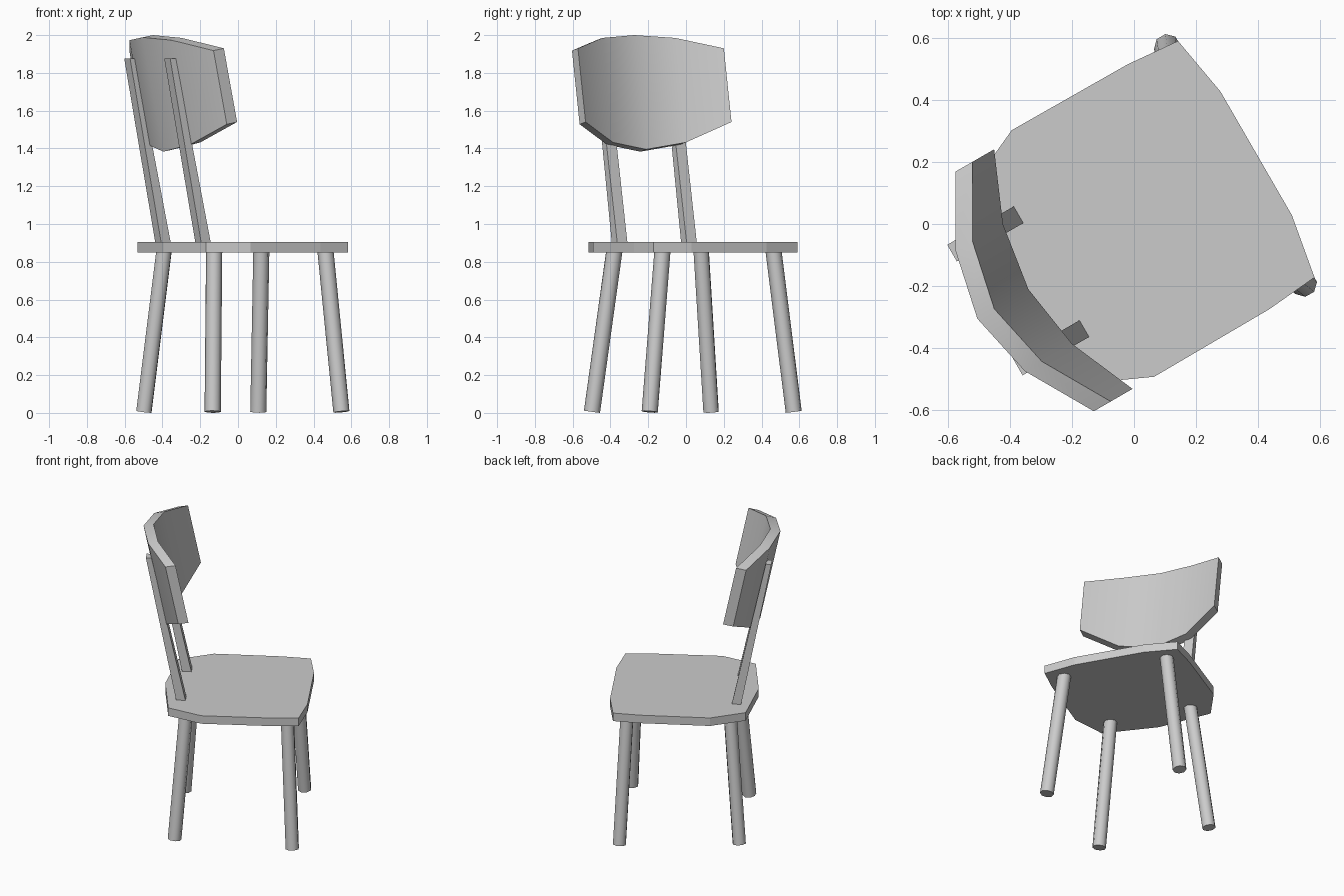
import bpy, bmesh, math
from mathutils import Vector, Matrix

if "Cube" in bpy.data.objects:
    bpy.data.objects.remove(bpy.data.objects["Cube"])

# Local frame: +x is the chair's front, y its width; the chair is turned 30 degrees
TURN = Matrix.Rotation(math.radians(30), 4, 'Z')


def finish(name, bm, smooth=None):
    bmesh.ops.recalc_face_normals(bm, faces=bm.faces)
    bm.transform(TURN)
    mesh = bpy.data.meshes.new(name)
    bm.to_mesh(mesh)
    bm.free()
    obj = bpy.data.objects.new(name, mesh)
    bpy.context.collection.objects.link(obj)
    if smooth:
        bpy.ops.object.select_all(action='DESELECT')
        obj.select_set(True)
        bpy.context.view_layer.objects.active = obj
        bpy.ops.object.shade_smooth_by_angle(angle=math.radians(smooth))
    return obj


def loft(name, rings, smooth=None):
    """Closed solid through a list of equal-length rings."""
    bm = bmesh.new()
    loops = [[bm.verts.new(p) for p in ring] for ring in rings]
    n = len(loops[0])
    for a, b in zip(loops, loops[1:]):
        for i in range(n):
            j = (i + 1) % n
            bm.faces.new((a[i], a[j], b[j], b[i]))
    bm.faces.new(loops[0])
    bm.faces.new(loops[-1])
    return finish(name, bm, smooth)


def rod(name, bottom, top, radius, sides=8):
    bottom, top = Vector(bottom), Vector(top)
    axis = top - bottom
    bm = bmesh.new()
    place = (Matrix.Translation((bottom + top) / 2)
             @ axis.to_track_quat('Z', 'Y').to_matrix().to_4x4())
    bmesh.ops.create_cone(bm, cap_ends=True, segments=sides, radius1=radius,
                          radius2=radius, depth=axis.length, matrix=place)
    return finish(name, bm, 50)


# Seat: half outline mirrored across the width
half = [(0.455, 0.23), (0.418, 0.44), (0.241, 0.456), (-0.19, 0.459), (-0.405, 0.361)]
outline = half + [(-0.455, 0)] + [(x, -y) for x, y in reversed(half)]
loft("seat", [[(x, y, z) for x, y in outline] for z in (0.85, 0.905)])

for side, label in ((1, "left"), (-1, "right")):
    # Splayed legs
    rod("front_leg_" + label, (0.378, side * 0.44, 0.006),
        (0.338, side * 0.338, 0.87), 0.043)
    rod("back_leg_" + label, (-0.365, side * 0.364, 0.006),
        (-0.298, side * 0.264, 0.87), 0.043)
    # Back posts: leaning bars that thin towards the top
    rings = []
    for front, back, z in ((-0.301, -0.360, 0.875), (-0.520, -0.555, 1.875)):
        lo, hi = side * 0.212 - 0.031, side * 0.212 + 0.031
        rings.append([(front, lo, z), (front, hi, z), (back, hi, z), (back, lo, z)])
    loft("back_post_" + label, rings)

# Backrest: curved leaning panel, one cross-section per column
columns = [(0.446, -0.270, 1.54, -0.351, 1.93),
           (0.223, -0.366, 1.432, -0.479, 1.985),
           (0.0, -0.400, 1.395, -0.527, 2.0)]
columns += [(-c[0],) + c[1:] for c in reversed(columns[:2])]
thick, drop, shift = 0.063, 0.012, -0.012
loft("backrest", [[(xb, y + shift, zb), (xt, y + shift, zt),
                   (xt - thick, y + shift, zt - drop),
                   (xb - thick, y + shift, zb - drop)]
                  for y, xb, zb, xt, zt in columns], 35)
